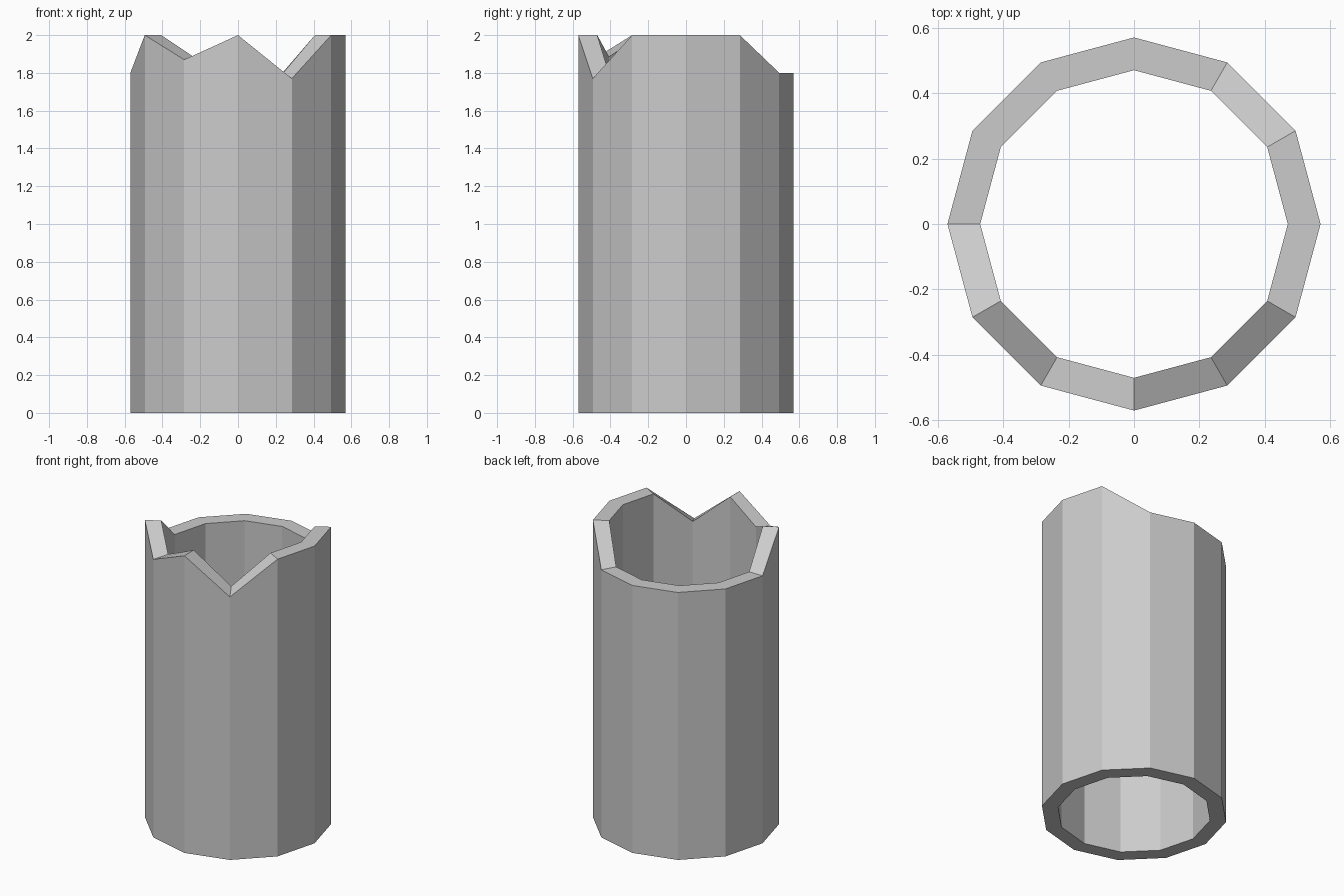
import bpy, bmesh, math

if "Cube" in bpy.data.objects:
    bpy.data.objects.remove(bpy.data.objects["Cube"])

SIDES = 12
R_OUT, R_IN = 0.57, 0.47

# Rim height at each corner, counter-clockwise from +x
rim_out = [2, 2, 1.8, 1.8, 1.8, 1.8, 1.8, 2, 1.87, 2, 1.77, 2]
# Inside corners of the two front notches sit slightly higher
rim_in = rim_out[:]
rim_in[8], rim_in[10] = 1.885, 1.795

bm = bmesh.new()


def ring(radius, heights):
    """One loop of corners at the given heights."""
    verts = []
    for i, z in enumerate(heights):
        a = 2 * math.pi * i / SIDES
        verts.append(bm.verts.new((radius * math.cos(a), radius * math.sin(a), z)))
    return verts


# Closed loop of rings: outside wall, broken rim, inside wall, underside
flat = [0] * SIDES
rings = [ring(R_OUT, flat), ring(R_OUT, rim_out),
         ring(R_IN, rim_in), ring(R_IN, flat)]
for k in range(4):
    a, b = rings[k], rings[(k + 1) % 4]
    for i in range(SIDES):
        j = (i + 1) % SIDES
        bm.faces.new((a[i], a[j], b[j], b[i]))
bmesh.ops.recalc_face_normals(bm, faces=bm.faces)

# Hollow tube with a broken upper edge
mesh = bpy.data.meshes.new("broken_tube")
bm.to_mesh(mesh)
bm.free()
tube = bpy.data.objects.new("broken_tube", mesh)
bpy.context.collection.objects.link(tube)
